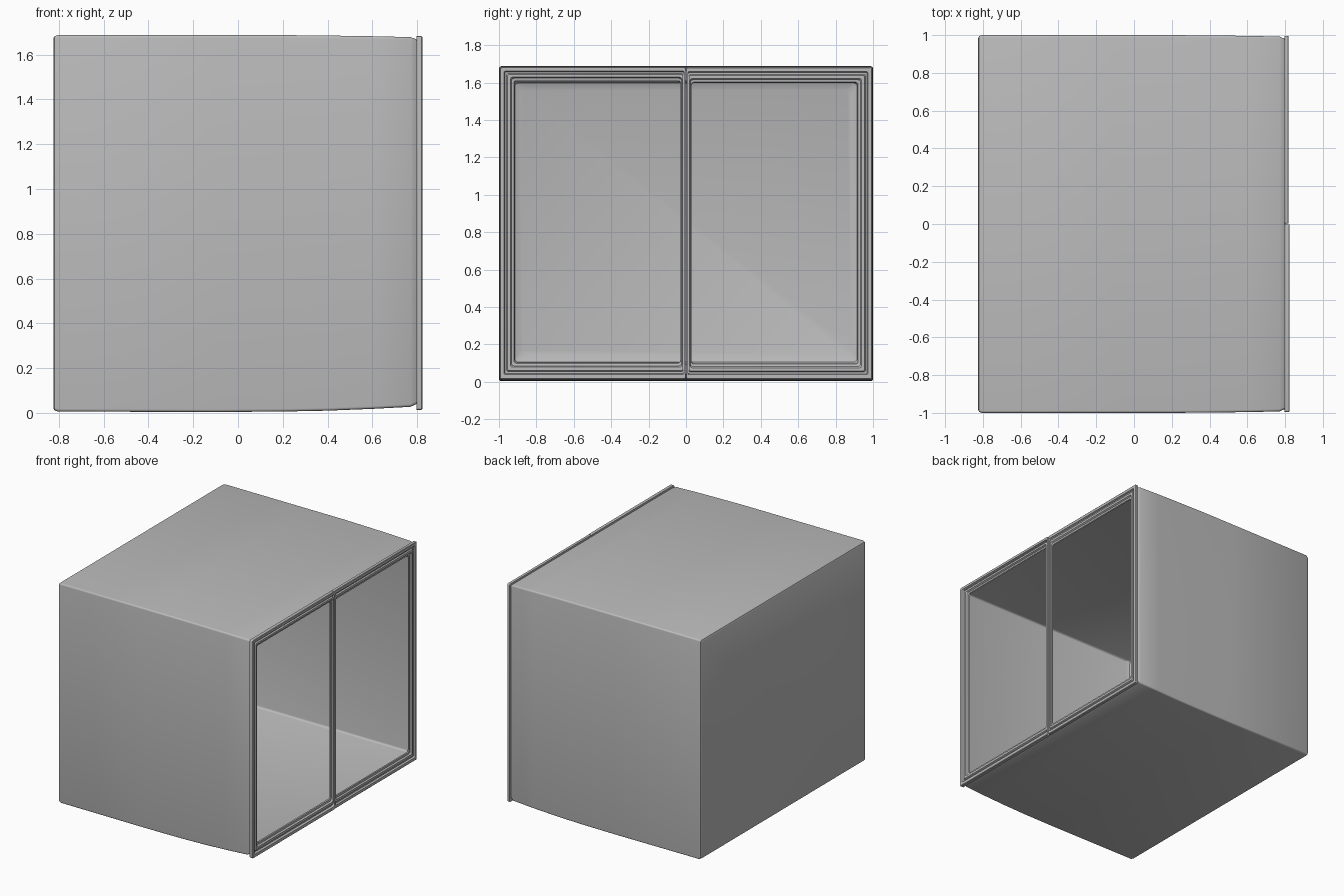
import bpy, bmesh, math

if "Cube" in bpy.data.objects:
    bpy.data.objects.remove(bpy.data.objects["Cube"])

# One grey for everything
grey = bpy.data.materials.new("plain_grey")
grey.diffuse_color = (0.5, 0.5, 0.5, 1)
grey.use_nodes = True
grey.node_tree.nodes["Principled BSDF"].inputs["Base Color"].default_value = grey.diffuse_color


def rounded_rect(y0, y1, z0, z1, r, seg=4):
    """Counter-clockwise rounded rectangle in the YZ plane."""
    pts = []
    for cy, cz, a0 in ((y1 - r, z1 - r, 0), (y0 + r, z1 - r, 90),
                       (y0 + r, z0 + r, 180), (y1 - r, z0 + r, 270)):
        for i in range(seg + 1):
            a = math.radians(a0 + 90 * i / seg)
            pts.append((cy + r * math.cos(a), cz + r * math.sin(a)))
    return pts


def loft(name, sections, caps=False, closed=False):
    """Skin sections (x, y0, y1, z0, z1, radius) one after another."""
    bm = bmesh.new()
    loops = [[bm.verts.new((s[0], y, z)) for y, z in rounded_rect(*s[1:])]
             for s in sections]
    pairs = list(zip(loops, loops[1:]))
    if closed:
        pairs.append((loops[-1], loops[0]))
    for a, b in pairs:
        n = len(a)
        for i in range(n):
            j = (i + 1) % n
            bm.faces.new((a[i], a[j], b[j], b[i]))
    if caps:
        bm.faces.new(loops[0])
        bm.faces.new(loops[-1])
    bmesh.ops.recalc_face_normals(bm, faces=bm.faces)
    me = bpy.data.meshes.new(name)
    bm.to_mesh(me)
    bm.free()
    me.materials.append(grey)
    ob = bpy.data.objects.new(name, me)
    bpy.context.collection.objects.link(ob)
    bpy.ops.object.select_all(action='DESELECT')
    ob.select_set(True)
    bpy.context.view_layer.objects.active = ob
    bpy.ops.object.shade_smooth_by_angle(angle=math.radians(30))
    return ob


# Cabinet: outer shell from back to front, then the hollow inside back again
# columns: x, half width, bottom, top, corner radius
cabinet = [
    (-0.825, 0.985, 0.022, 1.672, 0.010),
    (-0.820, 0.995, 0.012, 1.681, 0.012),
    (-0.805, 1.000, 0.006, 1.687, 0.012),
    (-0.100, 1.000, 0.004, 1.687, 0.012),
    (0.200, 1.000, 0.006, 1.687, 0.012),
    (0.400, 0.998, 0.010, 1.685, 0.012),
    (0.600, 0.996, 0.018, 1.682, 0.012),
    (0.770, 0.992, 0.027, 1.678, 0.012),
    (0.787, 0.985, 0.035, 1.672, 0.012),
    (0.802, 0.978, 0.042, 1.665, 0.012),
    (0.802, 0.925, 0.092, 1.608, 0.015),
    (-0.700, 0.925, 0.092, 1.608, 0.015),
    (-0.725, 0.915, 0.105, 1.597, 0.020),
    (-0.740, 0.880, 0.150, 1.565, 0.030),
]
loft("cabinet", [(x, -w, w, b, t, r) for x, w, b, t, r in cabinet], caps=True)

# Door frame moulding: fraction from outer edge to opening, height, radius
moulding = [(0.0, 0.0, 0.008), (0.0, 0.88, 0.008), (0.04, 1.0, 0.008),
            (0.28, 1.0, 0.008), (0.34, 0.45, 0.008), (0.46, 0.45, 0.008),
            (0.52, 0.85, 0.010), (0.72, 0.85, 0.012), (0.80, 0.40, 0.014),
            (0.95, 0.30, 0.015), (1.0, 0.0, 0.015)]


def door(name, outer, inner, back, front):
    rings = []
    for t, h, r in moulding:
        rect = [o + (i - o) * t for o, i in zip(outer, inner)]
        rings.append((back + (front - back) * h, *rect, r))
    loft(name, rings, closed=True)


# Two doors side by side, meeting at the middle
door("left_door_frame", (-0.995, -0.002, 0.014, 1.682),
     (-0.917, -0.030, 0.103, 1.608), 0.796, 0.823)
door("right_door_frame", (0.002, 0.995, 0.014, 1.682),
     (0.030, 0.917, 0.098, 1.598), 0.796, 0.819)
